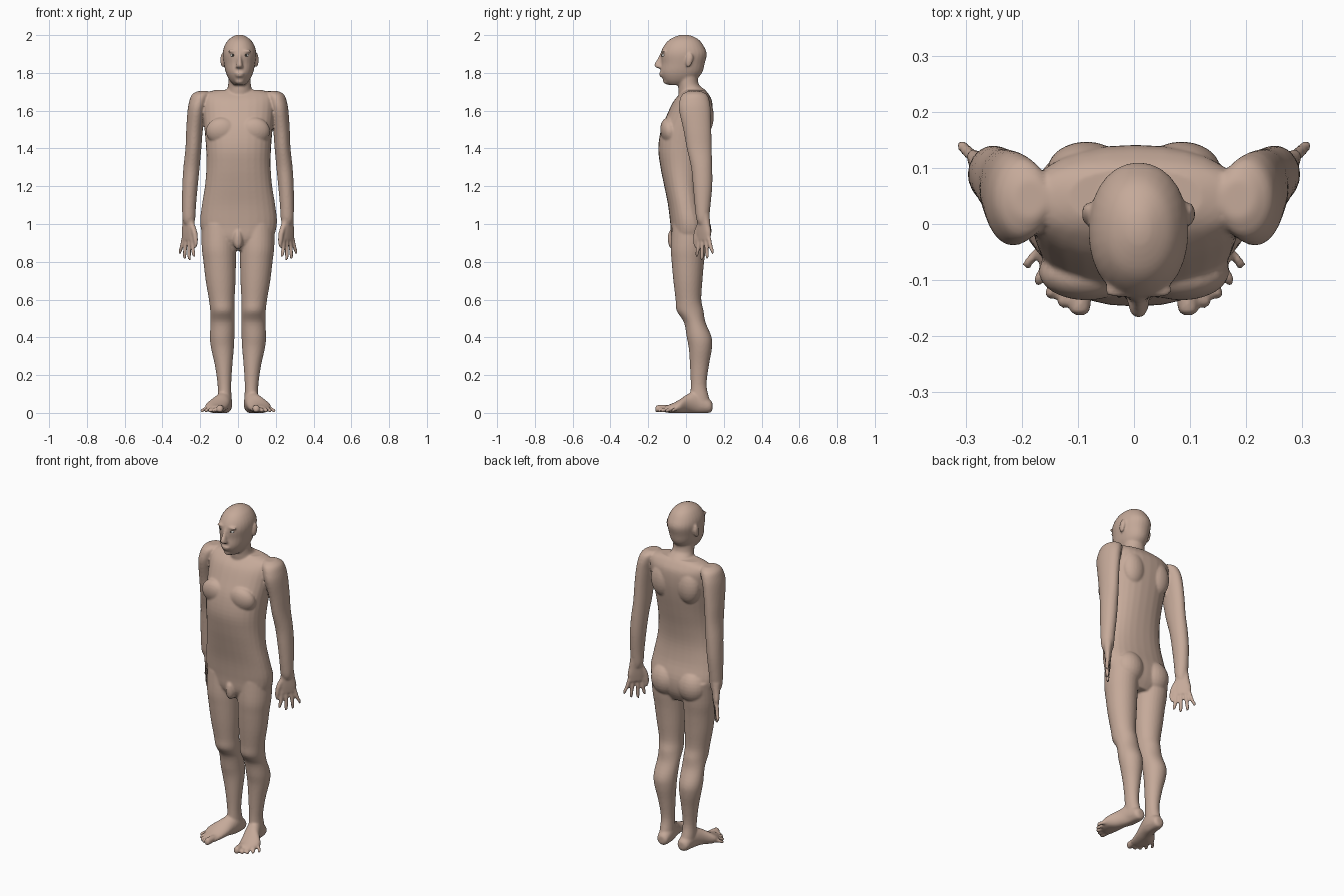
import bpy, bmesh, math
from mathutils import Matrix, Vector

skin = bpy.data.materials.new("skin")
skin.diffuse_color = (0.56, 0.40, 0.32, 1)
white = bpy.data.materials.new("eye_white")
white.diffuse_color = (0.8, 0.78, 0.74, 1)
dark = bpy.data.materials.new("iris")
dark.diffuse_color = (0.06, 0.05, 0.04, 1)

bm = bmesh.new()
N = 28


def spline(pts, sub=4):
    """Catmull-Rom through the cross-sections."""
    P = [Vector(p) for p in pts]
    P = [P[0]] + P + [P[-1]]
    out = []
    for a, b, c, d in zip(P, P[1:], P[2:], P[3:]):
        for k in range(sub):
            t = k / sub
            out.append(0.5 * (2 * b + (c - a) * t + (2 * a - 5 * b + 4 * c - d) * t * t
                              + (3 * b - a - 3 * c + d) * t ** 3))
    return out + [P[-1]]


def loft(secs, s=1, axis='Z', rot=0.0, p=2.0):
    """Closed skin over elliptical sections (x, y, z, radius_a, radius_b)."""
    rings = []
    for x, y, z, ra, rb in spline(secs):
        ring = []
        for i in range(N):
            a = 2 * math.pi * i / N
            c, n = math.cos(a), math.sin(a)
            u = max(ra, .002) * math.copysign(abs(c) ** (2 / p), c)
            v = max(rb, .002) * math.copysign(abs(n) ** (2 / p), n)
            if axis == 'Z':
                q = (x + u * math.cos(rot) - v * math.sin(rot),
                     y + u * math.sin(rot) + v * math.cos(rot), z)
            else:
                q = (x + u, y, z + v)
            ring.append(bm.verts.new((s * q[0], q[1], max(q[2], 0))))
        rings.append(ring)
    for r0, r1 in zip(rings, rings[1:]):
        for i in range(N):
            j = (i + 1) % N
            bm.faces.new((r0[i], r0[j], r1[j], r1[i]))
    bm.faces.new(rings[0][::-1])
    bm.faces.new(rings[-1])


def blob(loc, r, tilt=0.0, target=None):
    m = Matrix.Translation(loc) @ Matrix.Rotation(tilt, 4, 'X') @ Matrix.Diagonal((*r, 1))
    bmesh.ops.create_uvsphere(target or bm, u_segments=24, v_segments=14, radius=1, matrix=m)


# torso: (z, half width, front y, back y)
torso = [(.86, .09, -.04, .08), (.92, .175, -.075, .11), (1.0, .203, -.083, .115),
         (1.1, .194, -.095, .09), (1.2, .178, -.115, .08), (1.3, .17, -.135, .09),
         (1.4, .172, -.147, .11), (1.5, .18, -.132, .13), (1.58, .188, -.1, .14),
         (1.65, .192, -.066, .138), (1.69, .18, -.03, .118), (1.71, .12, -.005, .1)]
loft([(.003, (f + b) / 2, z, w, (b - f) / 2) for z, w, f, b in torso], p=2.3)

# neck and head
loft([(.006, .05, 1.62, .09, .08), (.008, .035, 1.70, .07, .075),
      (.008, .012, 1.74, .06, .055), (.008, .005, 1.81, .06, .06)])
loft([(.008, -.05, 1.735, .028, .04), (.008, -.036, 1.76, .052, .082),
      (.008, -.025, 1.80, .072, .11), (.008, -.016, 1.85, .083, .115),
      (.008, -.012, 1.90, .089, .122), (.008, -.012, 1.94, .081, .107),
      (.008, -.01, 1.975, .059, .079), (.008, -.008, 1.996, .028, .038),
      (.008, -.008, 2.002, .008, .01)], p=2.1)

# nose, lips, chin
loft([(.008, -.125, 1.905, .009, .01), (.008, -.134, 1.875, .011, .016),
      (.008, -.142, 1.845, .016, .026), (.008, -.138, 1.83, .02, .024),
      (.008, -.13, 1.824, .012, .012)])
blob((.008, -.131, 1.797), (.026, .012, .007))
blob((.008, -.127, 1.785), (.023, .013, .007))
blob((.008, -.098, 1.757), (.026, .024, .018))

# front anatomy
loft([(0, -.06, .98, .014, .015), (0, -.072, .95, .02, .022),
      (0, -.07, .91, .026, .026), (0, -.068, .88, .018, .02), (0, -.066, .865, .006, .008)])

for s in (1, -1):
    # ears and brows
    blob((.008 + s * .09, .018, 1.868), (.011, .019, .038), -.2)
    blob((.008 + s * .034, -.118, 1.915), (.028, .014, .008))
    # chest, shoulder blades, buttocks
    blob((s * .085, -.085, 1.49), (.085, .05, .075), .2)
    blob((s * .085, .095, 1.57), (.07, .052, .1))
    blob((s * .088, .06, .965), (.086, .075, .095))

    # leg
    loft([(.1, .022, 1.0, .092, .095), (.101, .013, .88, .091, .094),
          (.097, .01, .8, .086, .086), (.092, .01, .7, .079, .077),
          (.086, .013, .6, .068, .068), (.082, .022, .54, .065, .071),
          (.081, .046, .48, .064, .057), (.084, .07, .4, .065, .066),
          (.082, .076, .34, .06, .061), (.076, .071, .25, .046, .05),
          (.072, .067, .15, .036, .042), (.071, .072, .08, .037, .05),
          (.069, .078, .03, .038, .056)], s)
    # foot and toes
    loft([(.066, .14, .035, .015, .018), (.067, .125, .036, .034, .036),
          (.072, .06, .055, .041, .06), (.088, .01, .05, .048, .05),
          (.112, -.035, .034, .061, .036), (.114, -.075, .024, .053, .025),
          (.105, -.11, .02, .036, .018)], s, 'Y')
    for bx, by, tx, ty, r in ((.09, -.09, .096, -.163, .018), (.113, -.085, .125, -.15, .011),
                              (.133, -.075, .148, -.134, .0105), (.149, -.06, .169, -.11, .01),
                              (.163, -.04, .188, -.08, .01)):
        my = ty + .012
        loft([(bx, by, .024, r, r), (tx, my, r + .004, r, r * 1.1),
              (tx, ty + .003, r, r * .75, r * .75), (tx, ty, r, r * .3, r * .3)], s, 'Y')

    # arm
    loft([(.185, .045, 1.703, .03, .035), (.196, .045, 1.685, .048, .066),
          (.208, .045, 1.65, .05, .08), (.219, .047, 1.6, .048, .084),
          (.23, .06, 1.5, .044, .074), (.236, .07, 1.4, .042, .066),
          (.246, .083, 1.3, .043, .056), (.254, .088, 1.2, .041, .051),
          (.259, .088, 1.1, .037, .042), (.26, .088, 1.03, .034, .034),
          (.26, .09, 1.0, .025, .025)], s)
    # hand: palm, four fingers, thumb
    turn = .85
    dx, dy = math.cos(turn), math.sin(turn)

    def across(t, z, ra, rb, out=0):
        return (.262 + dx * t + out, .093 + dy * t + out * .6, z, ra, rb)

    loft([across(0, 1.05, .033, .028), across(0, 1.0, .04, .022),
          across(.002, .955, .047, .018), across(.002, .915, .043, .013)], s, rot=turn, p=2.4)
    for t, tip in ((-.033, .825), (-.011, .808), (.012, .815), (.035, .84)):
        loft([across(t, .94, .011, .011), across(t * 1.3, .88, .0105, .011, .006),
              across(t * 1.6, tip + .015, .009, .0095, .008),
              across(t * 1.65, tip, .004, .004, .006)], s, rot=turn)
    loft([across(-.02, 1.01, .016, .015), across(-.047, .96, .015, .015),
          across(-.058, .91, .012, .012), across(-.058, .875, .005, .005)], s, rot=turn)

# fuse all body parts into one smooth skin
bmesh.ops.recalc_face_normals(bm, faces=bm.faces)
mesh = bpy.data.meshes.new("body")
bm.to_mesh(mesh)
bm.free()
mesh.materials.append(skin)
body = bpy.data.objects.new("body", mesh)
bpy.context.collection.objects.link(body)
fuse = body.modifiers.new("fuse", 'REMESH')
fuse.mode = 'VOXEL'
fuse.voxel_size = .006
fuse.use_smooth_shade = True
soft = body.modifiers.new("soften", 'SMOOTH')
soft.factor = .5
soft.iterations = 4


def ball(name, loc, r, mat):
    b = bmesh.new()
    blob(loc, r, 0, b)
    me = bpy.data.meshes.new(name)
    b.to_mesh(me)
    b.free()
    me.materials.append(mat)
    me.polygons.foreach_set("use_smooth", [True] * len(me.polygons))
    bpy.context.collection.objects.link(bpy.data.objects.new(name, me))


# eyes
for side, s in (("left", 1), ("right", -1)):
    ball("eye_" + side, (.008 + s * .034, -.117, 1.893), (.014, .012, .008), white)
    ball("iris_" + side, (.008 + s * .034, -.125, 1.893), (.006, .006, .006), dark)
